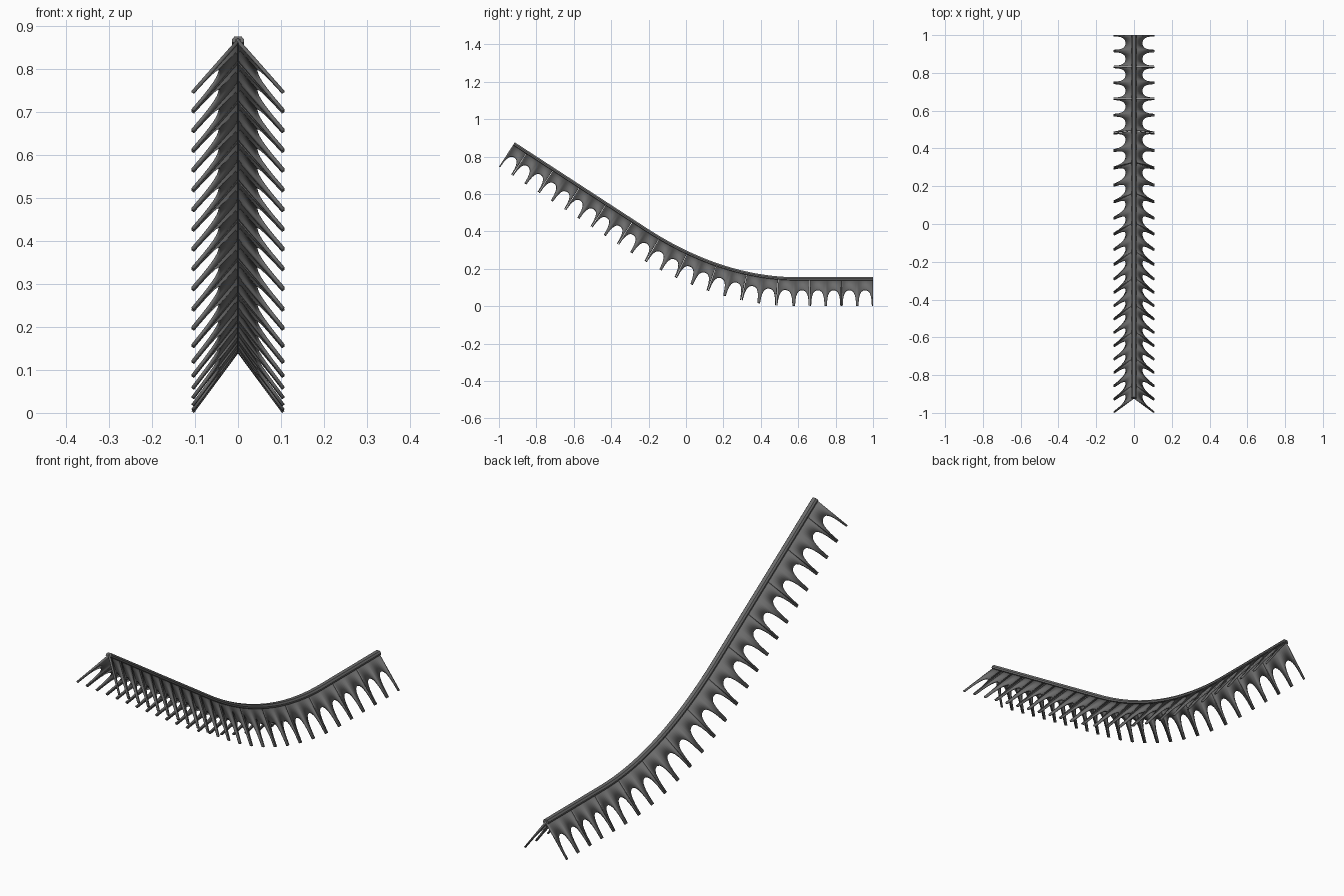
import bpy, math
from mathutils import Vector

cube = bpy.data.objects.get("Cube")
if cube:
    bpy.data.objects.remove(cube)

metal = bpy.data.materials.new("dark grey metal")
metal.use_nodes = True
GREY = (0.15, 0.15, 0.15, 1)
metal.diffuse_color = GREY
metal.node_tree.nodes["Principled BSDF"].inputs["Base Color"].default_value = GREY

# Ridge path: flat at the back, a parabolic bend, then a straight climb to the front
BACK, FRONT, BEND_END, BEND_START = 1.0, -0.918, 0.6, -0.215
SLOPE, BASE = 0.65, 0.15
TEETH = 25
HALF_WIDTH, DEPTH, GAP = 0.108, 0.146, 0.0012


def ridge(y):
    """Height and gradient of the ridge at y."""
    bend = BEND_END - BEND_START
    t = min(max(BEND_END - y, 0), bend)
    z = BASE + SLOPE * t * t / (2 * bend) + SLOPE * max(BEND_START - y, 0)
    return z, -SLOPE * t / bend


STEPS = 2000
ys = [BACK + (FRONT - BACK) * i / STEPS for i in range(STEPS + 1)]
lengths = [0.0]
for a, b in zip(ys, ys[1:]):
    lengths.append(lengths[-1] + math.hypot(b - a, ridge(b)[0] - ridge(a)[0]))
TOTAL = lengths[-1]


def place(s, x, down):
    """Point at arc length s, offset sideways and square to the path."""
    s = min(max(s, 0), TOTAL)
    lo, hi = 0, STEPS
    while hi - lo > 1:
        mid = (lo + hi) // 2
        lo, hi = (mid, hi) if lengths[mid] <= s else (lo, mid)
    f = (s - lengths[lo]) / (lengths[hi] - lengths[lo])
    y = ys[lo] + (ys[hi] - ys[lo]) * f
    z, g = ridge(y)
    normal = Vector((0, -g, 1)).normalized()
    return Vector((x, y, z)) - normal * down


def make(name, verts, faces):
    mesh = bpy.data.meshes.new(name)
    mesh.from_pydata(verts, [], faces)
    mesh.materials.append(metal)
    obj = bpy.data.objects.new(name, mesh)
    bpy.context.collection.objects.link(obj)
    bpy.ops.object.select_all(action="DESELECT")
    obj.select_set(True)
    bpy.context.view_layer.objects.active = obj
    bpy.ops.object.shade_smooth_by_angle(angle=math.radians(30))
    return obj


# Lower edge of one cell: half tooth, arch, half tooth
half = [(0, 1), (0.075, 1), (0.1, 0.76), (0.14, 0.63), (0.2, 0.53), (0.28, 0.465), (0.38, 0.43)]
cell = half + [(0.5, 0.42)] + [(1 - u, v) for u, v in reversed(half)]
PITCH = TOTAL / TEETH


def panel(name, first, count, side):
    """Sloping plate with arched cutouts, ending in narrow seams."""
    start, end = first * PITCH, (first + count) * PITCH
    low = start + (GAP if first else 0)
    high = end - (GAP if first + count < TEETH else 0)
    verts, faces = [], []
    for c in range(count):
        for u, v in cell[(1 if c else 0):]:
            s = min(max((first + c + u) * PITCH, low), high)
            verts += [place(s, 0, 0), place(s, side * HALF_WIDTH * v, DEPTH * v)]
    for i in range(0, len(verts) - 2, 2):
        quad = (i, i + 1, i + 3, i + 2)
        faces.append(quad if side < 0 else quad[::-1])
    obj = make(name, verts, faces)
    solid = obj.modifiers.new("thickness", "SOLIDIFY")
    solid.thickness = 0.007
    solid.offset = -1


for first in range(0, TEETH, 2):
    count = min(2, TEETH - first)
    for side, label in ((1, "left"), (-1, "right")):
        panel(f"{label}_toothed_panel_{first // 2 + 1}", first, count, side)

# Ridge cap: faceted bar swept along the path
profile = [(-0.007, 0.013), (-0.014, 0.010), (-0.014, 0.003), (-0.008, -0.005)]
profile += [(-x, d) for x, d in reversed(profile)]
n, rings = len(profile), 80
verts = [place(TOTAL * r / rings, x, d) for r in range(rings + 1) for x, d in profile]
faces = [(r * n + k, r * n + (k + 1) % n, (r + 1) * n + (k + 1) % n, (r + 1) * n + k)
         for r in range(rings) for k in range(n)]
faces += [tuple(reversed(range(n))), tuple(range(rings * n, rings * n + n))]
make("ridge_cap", verts, faces)
